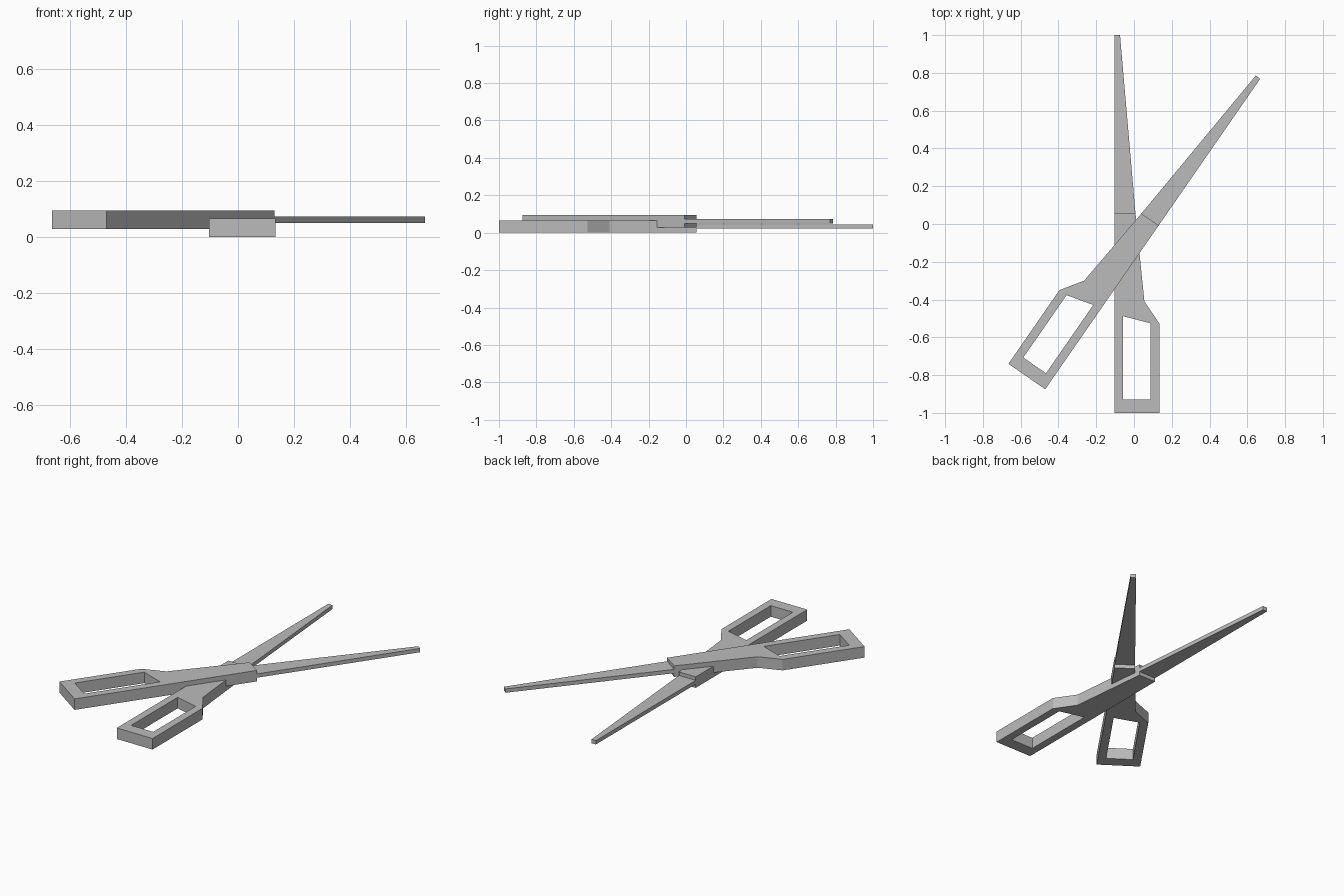
import bpy, bmesh, math
from mathutils import Matrix, Vector

if "Cube" in bpy.data.objects:
    bpy.data.objects.remove(bpy.data.objects["Cube"])

grey = bpy.data.materials.new("grey_metal")
grey.diffuse_color = (0.5, 0.5, 0.5, 1)
grey.use_nodes = True
grey.node_tree.nodes["Principled BSDF"].inputs["Base Color"].default_value = grey.diffuse_color

# Handle plan: outer outline 0-5, finger hole 6-9
HANDLE = [(-.103, -1), (.134, -1), (.134, -.526), (.055, -.41), (.008, .055), (-.103, .055),
          (-.058, -.928), (.088, -.928), (.088, -.526), (-.058, -.488)]
HANDLE_FACES = [(0, 1, 7, 6), (1, 2, 8, 7), (2, 3, 9, 8), (3, 4, 5, 9), (5, 0, 6, 9)]
# Tapering blade plan
BLADE = [(-.103, .055), (.008, .055), (-.074, 1), (-.103, 1)]


def plate(name, points, faces, z0, z1, place):
    """Extrude a flat plan from z0 to z1 and place it in the scene."""
    bm = bmesh.new()
    verts = [bm.verts.new((x, y, z0)) for x, y in points]
    flat = [bm.faces.new([verts[i] for i in f]) for f in faces]
    ext = bmesh.ops.extrude_face_region(bm, geom=flat, use_keep_orig=True)["geom"]
    bmesh.ops.translate(bm, vec=(0, 0, z1 - z0),
                        verts=[g for g in ext if isinstance(g, bmesh.types.BMVert)])
    bm.transform(place)
    bmesh.ops.recalc_face_normals(bm, faces=bm.faces)
    mesh = bpy.data.meshes.new(name)
    bm.to_mesh(mesh)
    bm.free()
    mesh.materials.append(grey)
    bpy.context.collection.objects.link(bpy.data.objects.new(name, mesh))


# The upper half is the lower one mirrored, swung open and raised
swing = Matrix.Rotation(math.radians(-34.7), 4, 'Z') @ Matrix.Scale(-1, 4, Vector((1, 0, 0)))
start = swing @ Vector((-.103, -1, 0))
upper = Matrix.Translation((-.47 - start.x, -.875 - start.y, .028)) @ swing

for side, place in (("lower", Matrix.Identity(4)), ("upper", upper)):
    plate(side + "_handle", HANDLE, HANDLE_FACES, 0, .066, place)
    plate(side + "_blade", BLADE, [(0, 1, 2, 3)], .022, .045, place)
